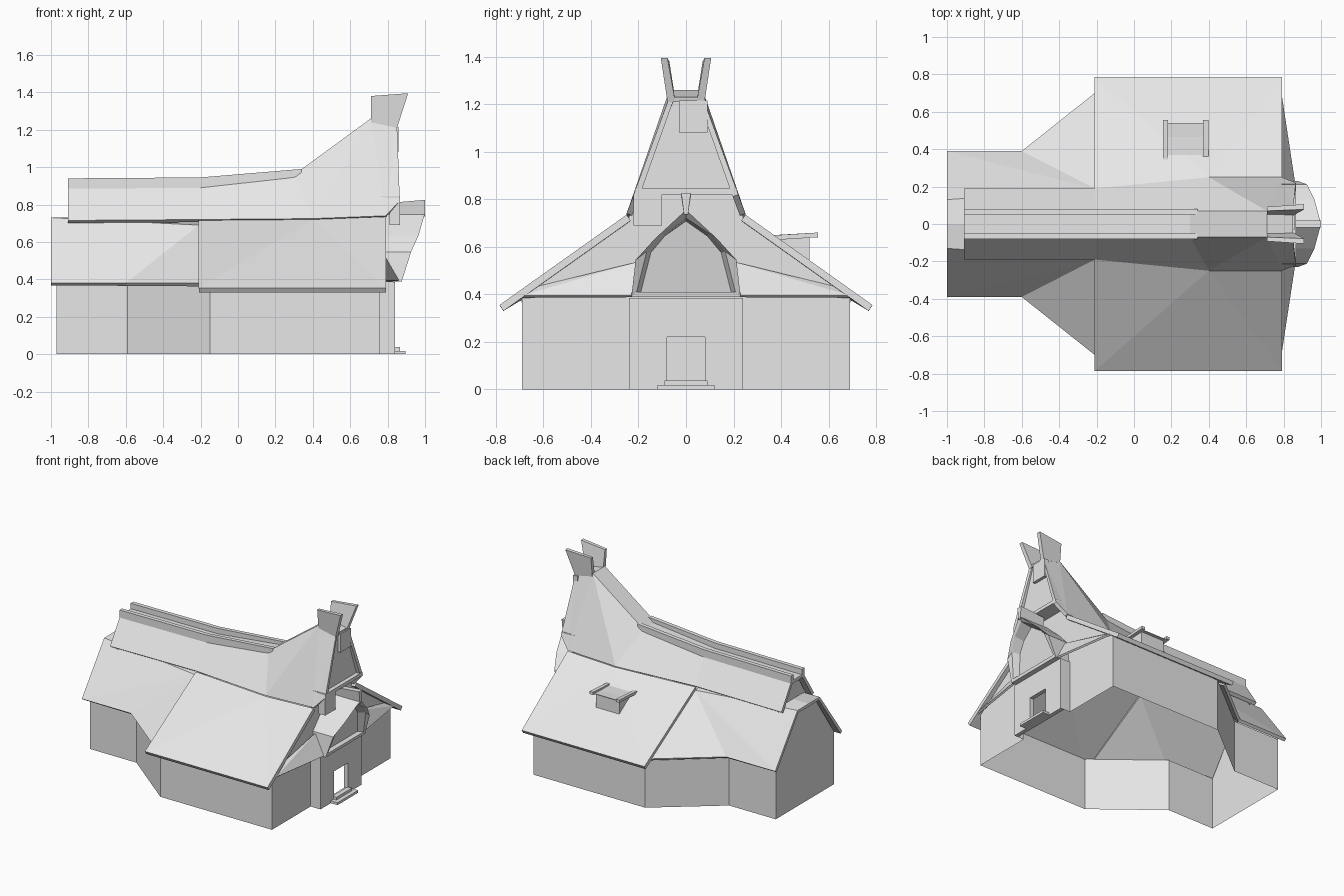
import bpy, bmesh

cube = bpy.data.objects.get("Cube")
if cube:
    bpy.data.objects.remove(cube)

grey = bpy.data.materials.new("light_grey")
grey.use_nodes = True
grey.diffuse_color = (0.8, 0.8, 0.8, 1)
grey.node_tree.nodes["Principled BSDF"].inputs["Base Color"].default_value = (0.8, 0.8, 0.8, 1)


def make(name, verts, faces, closed=False, upward=False):
    bm = bmesh.new()
    vs = [bm.verts.new(v) for v in verts]
    for f in faces:
        bm.faces.new([vs[i] for i in f])
    if closed:
        bmesh.ops.recalc_face_normals(bm, faces=bm.faces)
    bm.normal_update()
    if upward:
        bmesh.ops.reverse_faces(bm, faces=[f for f in bm.faces if f.normal.z < 0])
    me = bpy.data.meshes.new(name)
    bm.to_mesh(me)
    bm.free()
    me.materials.append(grey)
    ob = bpy.data.objects.new(name, me)
    bpy.context.scene.collection.objects.link(ob)
    return ob


def mirror(ob):
    m = ob.modifiers.new("mirror", 'MIRROR')
    m.use_axis = (False, True, False)
    return ob


def sheet(name, verts, faces, thick):
    """Half roof sheet, mirrored across y and thickened inward."""
    ob = mirror(make(name, verts, faces, upward=True))
    s = ob.modifiers.new("thickness", 'SOLIDIFY')
    s.thickness, s.offset = thick, -1
    return ob


def loft(name, sections):
    """Closed solid through equal-sized loops."""
    n = len(sections[0])
    verts = [p for s in sections for p in s]
    faces = [(k * n + i, k * n + (i + 1) % n, (k + 1) * n + (i + 1) % n, (k + 1) * n + i)
             for k in range(len(sections) - 1) for i in range(n)]
    faces += [tuple(range(n)), tuple(range(len(verts) - n, len(verts)))]
    return make(name, verts, faces, closed=True)


def box(name, x, y, z):
    return loft(name, [[(x[0], y[0], h), (x[1], y[0], h), (x[1], y[1], h), (x[0], y[1], h)] for h in z])


def panel(name, x, half):
    """Upright symmetric panel across the house."""
    pts = [(x, y, z) for y, z in half] + [(x, -y, z) for y, z in reversed(half) if y > 0]
    return make(name, pts, [tuple(range(len(pts)))])


# Walls, open underneath
plan = [(-.97, 0), (-.97, .34), (-.59, .34), (-.15, .69), (.76, .69), (.76, .24), (.84, .24)]
ring = [(x, y, z) for z in (0, .385) for x, y in plan]
n = len(plan)
mirror(make("walls", ring, [(i, i + 1, n + i + 1, n + i) for i in range(n - 1)]))
mirror(box("entrance_wall", (.81, .84), (.08, .24), (0, .385)))
box("entrance_lintel", (.81, .84), (-.08, .08), (.22, .385))
box("entrance_threshold", (.81, .84), (-.08, .08), (0, .03))
box("lower_step", (.83, .895), (-.12, .12), (0, .018))
box("upper_step", (.83, .865), (-.09, .09), (.018, .038))

# Gable panels
panel("back_gable", -.97, [(.34, .385), (.12, .705)])
panel("back_ridge_gable", -.87, [(.17, .69), (.05, .88)])
panel("front_gable", .76, [(.69, .385), (.25, .70), (.2, .83)])
panel("tower_gable", .835, [(.21, .825), (.05, 1.22)])
box("tower_beam", (.76, .865), (-.215, .215), (.82, .845))
box("upper_block", (.82, .857), (-.03, .09), (1.08, 1.215))
box("lower_block", (.81, .865), (-.22, -.10), (.69, .82))

# Lower roofs
sheet("narrow_roof",
      [(-1, .39, .38), (-.6, .39, .38), (-.21, .70, .38), (-.21, .19, .69),
       (-1, .13, .73), (-1, 0, .73), (-.21, 0, .73)],
      [(0, 1, 3), (0, 3, 4), (1, 2, 3), (4, 3, 6, 5)], .022)
sheet("wide_roof",
      [(-.21, .785, .355), (.79, .785, .355), (.79, .25, .735), (.4, .25, .72), (-.21, .19, .715)],
      [(0, 3, 4), (0, 1, 3), (1, 2, 3)], .03)

# Sweeping upper roof that climbs to the tower
edge = [(-.91, .19, .715), (-.21, .19, .72), (.4, .25, .725), (.79, .25, .74), (.865, .22, .82)]
ridge = [(-.91, .07, .90), (-.2, .07, .905), (.3, .07, .96), (.71, .07, 1.26), (.85, .07, 1.23)]
crown = [(x, 0, z) for x, y, z in ridge]
sheet("upper_roof", edge + ridge + crown,
      [(0, 1, 6, 5), (1, 2, 7, 6), (2, 8, 7), (2, 3, 8), (3, 4, 9), (3, 9, 8)]
      + [(5 + i, 6 + i, 11 + i, 10 + i) for i in range(4)], .025)

# Twin ridge boards and tower horns
mirror(loft("ridge_board", [[(x, .05, z - .06), (x, .08, z - .06), (x, .08, z), (x, .05, z)]
                            for x, z in ((-.91, .94), (-.2, .945), (.34, .99))]))
mirror(loft("tower_horn", [
    [(.71, .048, 1.24), (.85, .045, 1.21), (.85, .078, 1.21), (.71, .078, 1.24)],
    [(.71, .07, 1.38), (.91, .078, 1.395), (.91, .106, 1.395), (.71, .092, 1.38)]]))

# Small skirt roof either side of the entrance hood
sheet("skirt_roof", [(.79, .69, .395), (.86, .23, .395), (.78, .21, .535), (.76, .62, .435)],
      [(0, 1, 2), (0, 2, 3)], .014)

# Arched entrance hood with a recessed face
outer = [(.875, .23, .388), (.925, .212, .545), (.965, .13, .635), (1, 0, .755)]
inner = [(.878, .208, .41), (.925, .165, .58), (.955, .10, .66), (.985, 0, .72)]
deep = [(.84, .19, .41), (.87, .148, .575), (.885, .09, .645), (.895, 0, .708)]


def arch(half):
    return half + [(x, -y, z) for x, y, z in reversed(half[:-1])]


loft("entrance_hood", [arch([(.76, y, z) for x, y, z in outer]), arch(outer), arch(inner), arch(deep)])
loft("hood_fin", [[(x, -.008, .735), (x, .008, .735), (x, .02, z), (x, -.02, z)]
                  for x, z in ((.8, .808), (1, .825))])

# Roof vent
box("vent_body", (.18, .37), (.37, .52), (.52, .64))


def tilted(name, x, y, rise):
    return loft(name, [[(a, y[0], .628), (a, y[1], .64), (a, y[1], .645 + rise), (a, y[0], .633 + rise)]
                       for a in x])


tilted("vent_cover", (.17, .39), (.36, .54), 0)
tilted("vent_rail_back", (.155, .182), (.345, .555), .015)
tilted("vent_rail_front", (.37, .397), (.36, .555), .015)
